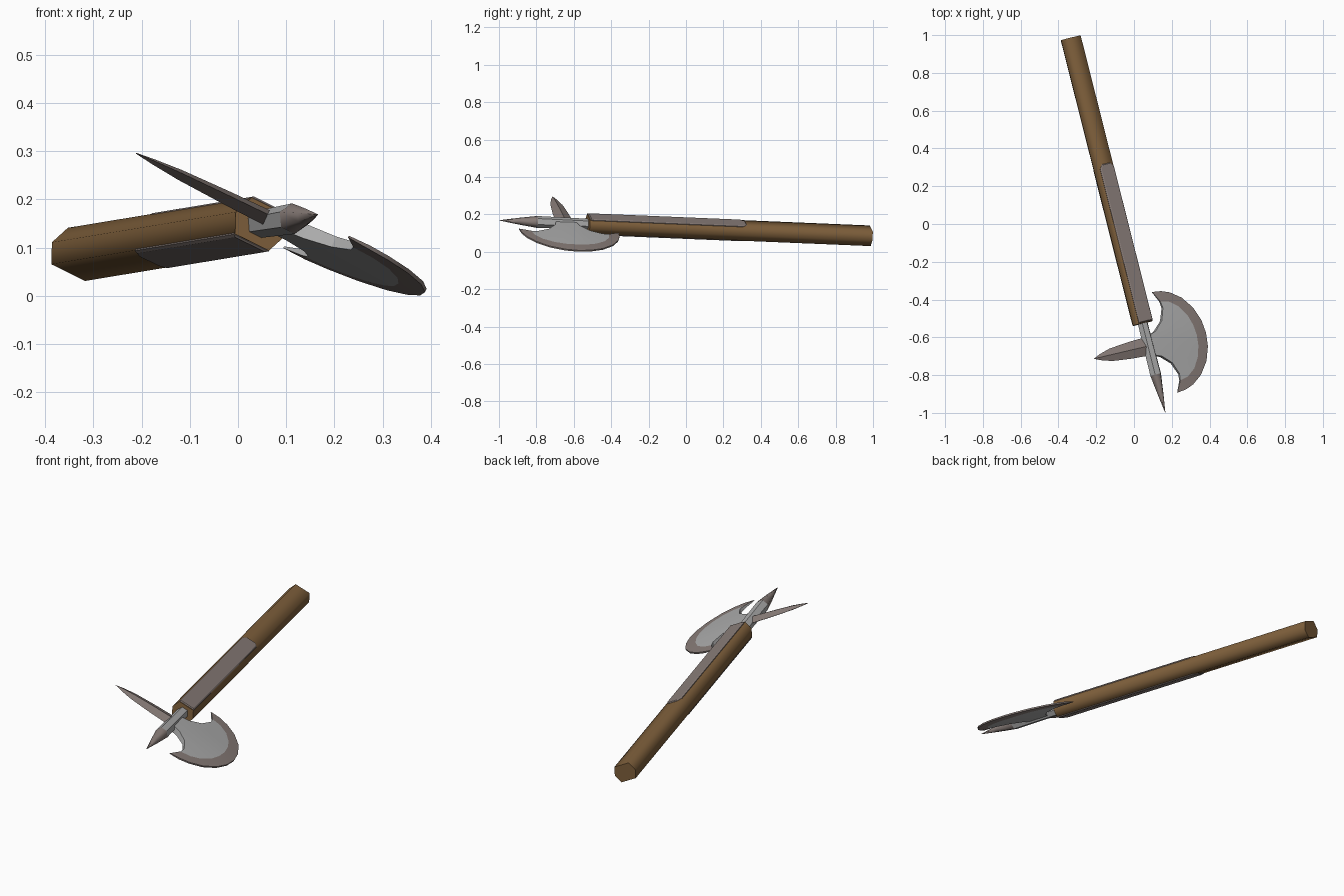
import bpy, bmesh
from math import sin, cos, radians
from mathutils import Vector, Matrix

cube = bpy.data.objects.get("Cube")
if cube:
    bpy.data.objects.remove(cube)


def material(name, colour):
    m = bpy.data.materials.new(name)
    m.use_nodes = True
    m.diffuse_color = (*colour, 1)
    m.node_tree.nodes["Principled BSDF"].inputs["Base Color"].default_value = (*colour, 1)
    return m


wood = material("brown wood", (0.215, 0.118, 0.045))
steel = material("light steel", (0.42, 0.42, 0.42))
dull = material("dull steel", (0.25, 0.205, 0.19))

# Weapon frame: s along the shaft, b towards the blade, n out of the blade's flat
along = Vector((0.2445, -0.969, 0.0403)).normalized()
side = Vector((0.879, 0.204, -0.433))
side = (side - along * side.dot(along)).normalized()
normal = along.cross(side)
frame = Matrix((along, side, normal)).transposed().to_4x4()
frame.translation = (-0.335, 0.985, 0.086)


def loft(name, rings, mats, smooth=30, rule=None, caps=True):
    """Skin a list of rings of (s, b, n) points; rule(j) picks the material slot."""
    bm = bmesh.new()
    vs = [[bm.verts.new(p) for p in ring] for ring in rings]
    count = len(rings[0])
    for r0, r1 in zip(vs, vs[1:]):
        for j in range(count):
            k = (j + 1) % count
            f = bm.faces.new((r0[j], r0[k], r1[k], r1[j]))
            f.material_index = rule(j) if rule else 0
    if caps:
        bm.faces.new(vs[0])
        bm.faces.new(vs[-1])
    bmesh.ops.remove_doubles(bm, verts=bm.verts, dist=0.0004)
    bmesh.ops.dissolve_degenerate(bm, edges=bm.edges, dist=0.0004)
    bmesh.ops.recalc_face_normals(bm, faces=bm.faces)
    me = bpy.data.meshes.new(name)
    bm.to_mesh(me)
    bm.free()
    for m in mats:
        me.materials.append(m)
    me.shade_smooth()
    me.set_sharp_from_angle(angle=radians(smooth))
    ob = bpy.data.objects.new(name, me)
    ob.matrix_world = frame
    bpy.context.collection.objects.link(ob)
    return ob


def hexagon(s, point, flat, height):
    """Six-sided section with its points along +b and -b."""
    return [(s, b, n) for b, n in ((point, 0), (flat, height), (-flat, height),
                                   (-point, 0), (-flat, -height), (flat, -height))]


# Wooden shaft
loft("shaft", [hexagon(s, 0.058, 0.04, 0.042) for s in (0, 1.56)], [wood], smooth=70)

# Metal straps on both flats of the shaft, with bevelled edges and clipped rear corners
outline = [(1.556, -0.041), (1.556, 0.041), (0.715, 0.041),
           (0.692, 0.025), (0.692, -0.025), (0.715, -0.041)]
for label, up in (("upper", 1), ("lower", -1)):
    base = [(s, b, up * 0.038) for s, b in outline]
    mid = [(s, b, up * 0.043) for s, b in outline]
    top = [(1.125 + (s - 1.125) * 0.99, b * 0.86, up * 0.047) for s, b in outline]
    loft(label + "_strap", [base, mid, top], [dull], smooth=20)

# Socket bar and its pointed tip
loft("socket_bar", [hexagon(s, r, r / 2, r * 0.86) for s, r in ((1.5, 0.028), (1.84, 0.032))],
     [steel], smooth=20)
loft("top_point", [hexagon(s, r, r / 2, r * 0.86)
                   for s, r in ((1.84, 0.032), (1.94, 0.018), (2.046, 0.001))],
     [dull], smooth=70)

# Crescent blade: each station runs from the concave back, over the bevel line, to the edge
MIDDLE = 1.684
back = [(0, 0), (0.05, 0), (0.068, 0.055), (0.115, 0.107), (0.18, 0.133), (0.215, 0.129)]
back_thick = [0.017, 0.017, 0.015, 0.012, 0.009, 0.007]
bevel_angle = [0, 15, 32, 52, 72, 90]
edge_angle = [0, 15, 32, 50, 66, 78]


def station(i, sign):
    if i == len(back):
        horn = (MIDDLE + sign * 0.275, 0.097)
        return [(*horn, n) for n in (0.002, 0.002, 0.002, -0.002, -0.002, -0.002)]
    t, e = radians(bevel_angle[i]), radians(edge_angle[i])
    line = [(*back[i], back_thick[i]),
            (0.215 * sin(t), 0.129 + 0.157 * cos(t), 0.011 - 0.004 * sin(t)),
            (0.275 * sin(e), 0.097 + 0.248 * cos(e), 0.004)]
    upper = [(MIDDLE + sign * s, b, n) for s, b, n in line]
    return upper + [(s, b, -n) for s, b, n in reversed(upper)]


rings = [station(i, -1) for i in range(len(back), 0, -1)]
rings += [station(i, 1) for i in range(len(back) + 1)]
loft("axe_blade", rings, [steel, dull], smooth=25,
     rule=lambda j: 0 if j in (0, 4, 5) else 1, caps=False)

# Leaf-shaped rear spike with a diamond section
leaf = [(0.0, 0.05, 0.017), (-0.11, 0.045, 0.015), (-0.225, 0.034, 0.011),
        (-0.285, 0.018, 0.006), (-0.328, 0.001, 0.001)]
loft("rear_spike", [[(MIDDLE + w, b, 0), (MIDDLE, b, h), (MIDDLE - w, b, 0), (MIDDLE, b, -h)]
                    for b, w, h in leaf], [dull], smooth=30)
